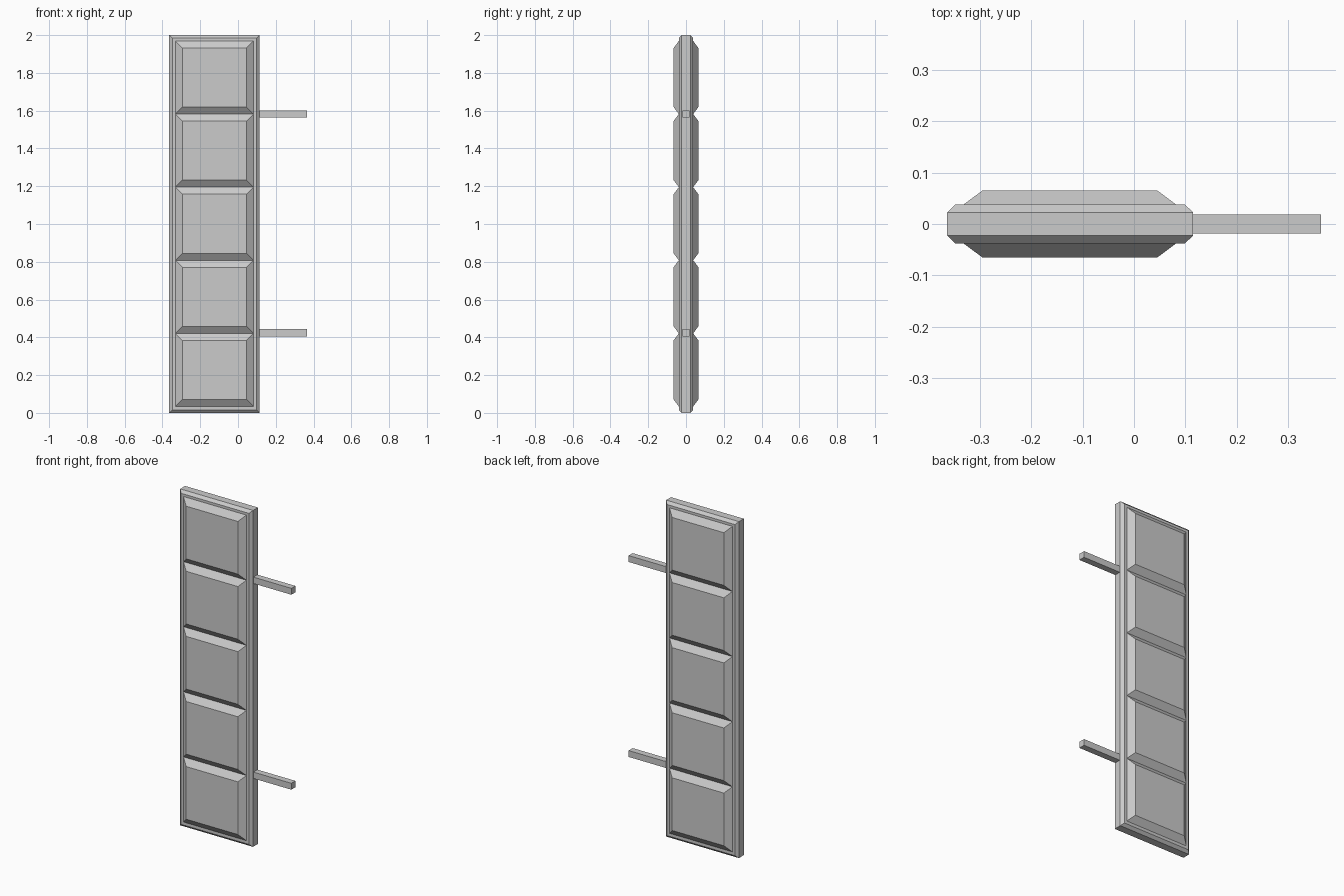
import bpy

cube = bpy.data.objects.get("Cube")
if cube:
    bpy.data.objects.remove(cube, do_unlink=True)

# Single plain grey
grey = bpy.data.materials.new("plain_grey")
grey.use_nodes = True
colour = (0.6, 0.6, 0.6, 1)
grey.diffuse_color = colour
grey.node_tree.nodes["Principled BSDF"].inputs["Base Color"].default_value = colour


def stack(name, rings):
    """Loft rectangles (x0, x1, z0, z1, y) into a capped solid."""
    verts, faces = [], []
    for x0, x1, z0, z1, y in rings:
        verts += [(x0, y, z0), (x1, y, z0), (x1, y, z1), (x0, y, z1)]
    last = 4 * (len(rings) - 1)
    for base in range(0, last, 4):
        for i in range(4):
            j = (i + 1) % 4
            faces.append((base + i, base + j, base + j + 4, base + i + 4))
    faces += [(3, 2, 1, 0), tuple(range(last, last + 4))]
    # Rings run from front to back, so turn the faces outward
    faces = [f[::-1] for f in faces]
    mesh = bpy.data.meshes.new(name)
    mesh.from_pydata(verts, [], faces)
    mesh.materials.append(grey)
    obj = bpy.data.objects.new(name, mesh)
    bpy.context.collection.objects.link(obj)
    return obj


def rect(box, inset, y):
    x0, x1, z0, z1 = box
    return (x0 + inset, x1 - inset, z0 + inset, z1 - inset, y)


# Board with chamfered front and back rims
CORE, FACE, RAISED = 0.0228, 0.038, 0.0655
board = (-0.364, 0.115, 0, 2)
stack("board", [rect(board, 0.016, -FACE), rect(board, 0, -CORE),
                rect(board, 0, CORE), rect(board, 0.016, FACE)])

# Five raised panels on each side
BOTTOM, PITCH = 0.034, 0.387
for i in range(5):
    box = (-0.332, 0.082, BOTTOM + i * PITCH, BOTTOM + (i + 1) * PITCH)
    stack(f"front_panel_{i + 1}", [rect(box, 0.037, -RAISED), rect(box, 0, -FACE)])
    stack(f"back_panel_{i + 1}", [rect(box, 0, FACE), rect(box, 0.037, RAISED)])

# Two square mounting bars on the left edge
for name, z in (("lower_bar", 0.424), ("upper_bar", 1.583)):
    bar = (0.115, 0.364, z - 0.019, z + 0.019)
    stack(name, [rect(bar, 0, -0.019), rect(bar, 0, 0.019)])
